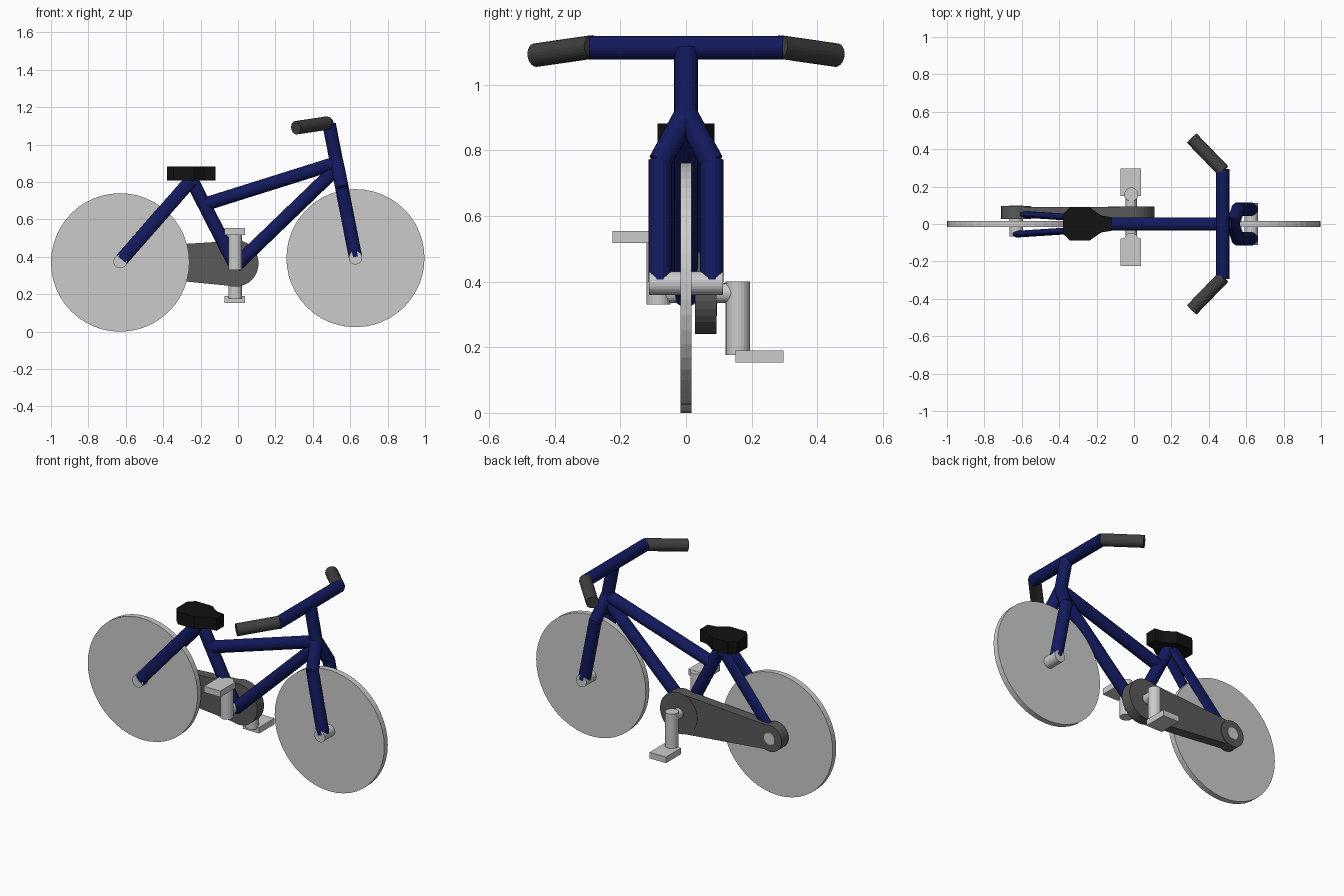
import bpy, bmesh, math
from mathutils import Vector, Matrix

if "Cube" in bpy.data.objects:
    bpy.data.objects.remove(bpy.data.objects["Cube"])


def material(name, rgb):
    m = bpy.data.materials.new(name)
    m.diffuse_color = (*rgb, 1)
    m.use_nodes = True
    m.node_tree.nodes["Principled BSDF"].inputs["Base Color"].default_value = m.diffuse_color
    return m


BLUE = material("frame_blue", (0.006, 0.01, 0.11))
BLACK = material("seat_black", (0.006, 0.006, 0.006))
DARK = material("grip_grey", (0.05, 0.05, 0.05))
CASE = material("case_grey", (0.1, 0.1, 0.1))
R = 0.036


def finish(bm, name, mat=None):
    bmesh.ops.recalc_face_normals(bm, faces=bm.faces)
    me = bpy.data.meshes.new(name)
    bm.to_mesh(me)
    bm.free()
    ob = bpy.data.objects.new(name, me)
    bpy.context.collection.objects.link(ob)
    if mat:
        me.materials.append(mat)
    return ob


def rod(name, a, b, r=R, mat=None, sides=24, flat_y=1.0):
    """Capped cylinder between two points, optionally squashed across y."""
    a, b = Vector(a), Vector(b)
    d = b - a
    z = d.normalized()
    side = Vector((0, 1, 0)) if abs(z.y) < 0.9 else Vector((1, 0, 0))
    x = side.cross(z).normalized()
    y = z.cross(x)
    rot = Matrix((x, y, z)).transposed().to_4x4()
    bm = bmesh.new()
    bmesh.ops.create_cone(bm, cap_ends=True, segments=sides, radius1=r, radius2=r,
                          depth=d.length,
                          matrix=Matrix.Translation((a + b) / 2) @ rot @ Matrix.Diagonal((1, flat_y, 1, 1)))
    return finish(bm, name, mat)


def prism(name, pts, vec, mat=None):
    """Closed outline extruded along a vector."""
    bm = bmesh.new()
    face = bm.faces.new([bm.verts.new(p) for p in pts])
    ext = bmesh.ops.extrude_face_region(bm, geom=[face])
    # keep the starting cap so the solid is closed
    new = [v for v in ext["geom"] if isinstance(v, bmesh.types.BMVert)]
    bmesh.ops.translate(bm, verts=new, vec=vec)
    if not face.is_valid:
        bmesh.ops.holes_fill(bm, edges=bm.edges)
    return finish(bm, name, mat)


def box(name, center, size):
    bm = bmesh.new()
    bmesh.ops.create_cube(bm, size=1, matrix=Matrix.Translation(center) @ Matrix.Diagonal((*size, 1)))
    return finish(bm, name)


# Wheels and axles
rod("rear_wheel", (-0.63, -0.017, 0.37), (-0.63, 0.017, 0.37), 0.37, sides=48)
rod("front_wheel", (0.628, -0.017, 0.393), (0.628, 0.017, 0.393), 0.369, sides=48)
rod("rear_axle", (-0.63, -0.067, 0.375), (-0.63, 0.098, 0.375))
rod("front_axle", (0.628, -0.112, 0.395), (0.628, 0.112, 0.395))

# Main frame tubes
rod("seat_tube", (-0.01, 0, 0.345), (-0.25, 0, 0.815), mat=BLUE)
rod("top_tube", (-0.18, 0, 0.68), (0.52, 0, 0.9), mat=BLUE)
rod("down_tube", (-0.015, 0, 0.35), (0.52, 0, 0.865), mat=BLUE)
rod("steering_tube", (0.487, 0, 1.11), (0.53, 0, 0.89), mat=BLUE)
rod("handlebar", (0.475, -0.295, 1.113), (0.475, 0.295, 1.113), mat=BLUE)

# Paired fork, stays and grips
for s, side in ((-1, "right"), (1, "left")):
    rod("fork_crown_" + side, (0.527, 0, 0.91), (0.557, s * 0.079, 0.765), mat=BLUE)
    rod("fork_leg_" + side, (0.555, s * 0.079, 0.77), (0.628, s * 0.079, 0.4), mat=BLUE)
    rod("seat_stay_" + side, (-0.25, s * 0.03, 0.81), (-0.622, s * 0.054, 0.385),
        mat=BLUE, flat_y=0.5)
    rod("grip_" + side, (0.477, s * 0.285, 1.115), (0.31, s * 0.458, 1.09), mat=DARK)

# Seat
half = [(-0.38, 0.05), (-0.345, 0.087), (-0.235, 0.087), (-0.175, 0.045), (-0.12, 0.036)]
outline = half + [(x, -y) for x, y in reversed(half)]
prism("seat", [(x, y, 0.808) for x, y in outline], (0, 0, 0.074), BLACK)

# Chain case: large and small discs joined by a tapered body
cx, cz = -0.015, 0.365
rod("chain_case_front", (cx, 0.028, cz), (cx, 0.093, cz), 0.125, CASE, 32)
rod("chain_case_rear", (-0.63, 0.028, 0.375), (-0.63, 0.095, 0.375), 0.08, CASE, 32)
prism("chain_case_body", [(-0.63, 0.03, 0.303), (cx, 0.03, 0.242), (cx, 0.03, 0.486), (-0.63, 0.03, 0.447)],
      (0, 0.06, 0), CASE)

# Crank and pedals, opposite each other around the crank axle
rod("crank_axle", (cx, -0.084, cz), (cx, 0.158, cz), 0.03)
for s, side in ((-1, "right"), (1, "left")):
    y = 0.037 + s * 0.121
    rod("crank_arm_" + side, (cx, y, cz + s * 0.035), (cx, y, cz - s * 0.188), 0.037)
    box("pedal_" + side, (cx - 0.003, 0.037 + s * 0.187, 0.354 - s * 0.182), (0.11, 0.147, 0.037))
